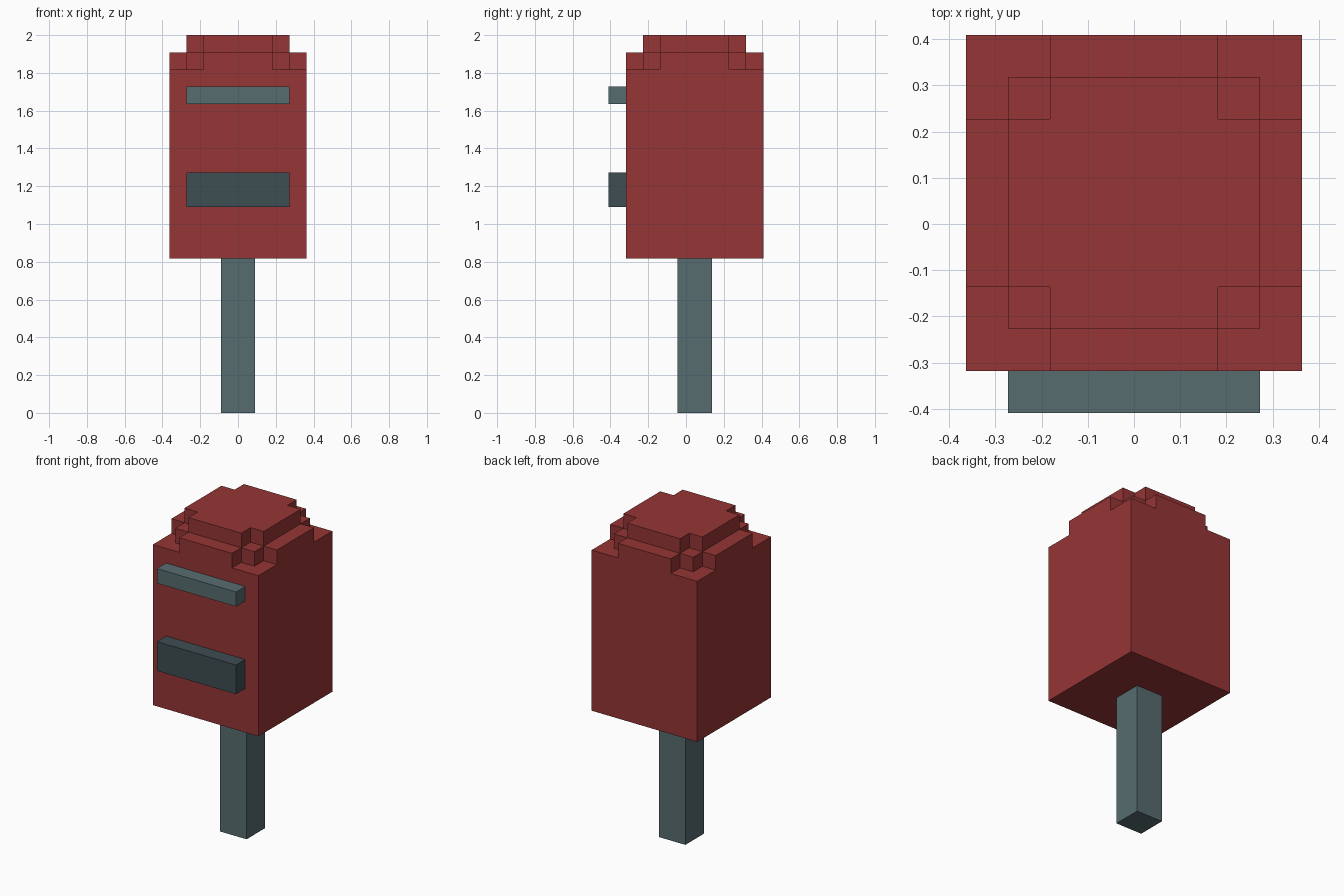
import bpy
import bmesh

cube = bpy.data.objects.get("Cube")
if cube:
    bpy.data.objects.remove(cube, do_unlink=True)

U = 1 / 11          # one block unit
Y_MID = 0.5 * U     # depth centre of box and post


def make_material(name, rgb):
    """Flat material from 0-255 sRGB values."""
    lin = [((c / 255 + 0.055) / 1.055) ** 2.4 for c in rgb]
    mat = bpy.data.materials.new(name)
    mat.use_nodes = True
    mat.diffuse_color = (*lin, 1)
    bsdf = mat.node_tree.nodes["Principled BSDF"]
    bsdf.inputs["Base Color"].default_value = (*lin, 1)
    bsdf.inputs["Roughness"].default_value = 0.9
    return mat


red = make_material("box red", (150, 53, 53))
steel = make_material("steel grey", (87, 108, 112))
slate = make_material("dark slate", (61, 77, 82))


def prism(name, outline, z0, z1, mat, y=Y_MID):
    """Extrude a closed outline (in units) between two heights (in units)."""
    bm = bmesh.new()
    base = bm.faces.new([bm.verts.new((px * U, py * U + y, z0 * U)) for px, py in outline])
    top = bmesh.ops.extrude_face_region(bm, geom=[base])["geom"]
    verts = [g for g in top if isinstance(g, bmesh.types.BMVert)]
    bmesh.ops.translate(bm, verts=verts, vec=(0, 0, (z1 - z0) * U))
    bmesh.ops.recalc_face_normals(bm, faces=bm.faces)
    mesh = bpy.data.meshes.new(name)
    bm.to_mesh(mesh)
    bm.free()
    mesh.materials.append(mat)
    obj = bpy.data.objects.new(name, mesh)
    bpy.context.collection.objects.link(obj)
    return obj


def four_corners(corner):
    """Turn one corner's path through four quarter turns into a closed outline."""
    pts = []
    for _ in range(4):
        pts += corner
        corner = [(-py, px) for px, py in corner]
    return pts


def rect(hx, hy):
    return [(-hx, -hy), (hx, -hy), (hx, hy), (-hx, hy)]


# Post and main box
prism("post", rect(1, 1), 0, 9, steel)
prism("box_body", rect(4, 4), 9, 20, red)

# Stepped roof with notched corners
prism("lower_roof_step", four_corners([(4, 2), (3, 2), (3, 3), (2, 3), (2, 4)]), 20, 21, red)
prism("upper_roof_step", four_corners([(3, 2), (2, 2), (2, 3)]), 21, 22, red)

# Front fittings
prism("front_panel", rect(3, 0.5), 12, 14, slate, y=-4 * U)
prism("slot_hood", rect(3, 0.5), 18, 19, steel, y=-4 * U)
